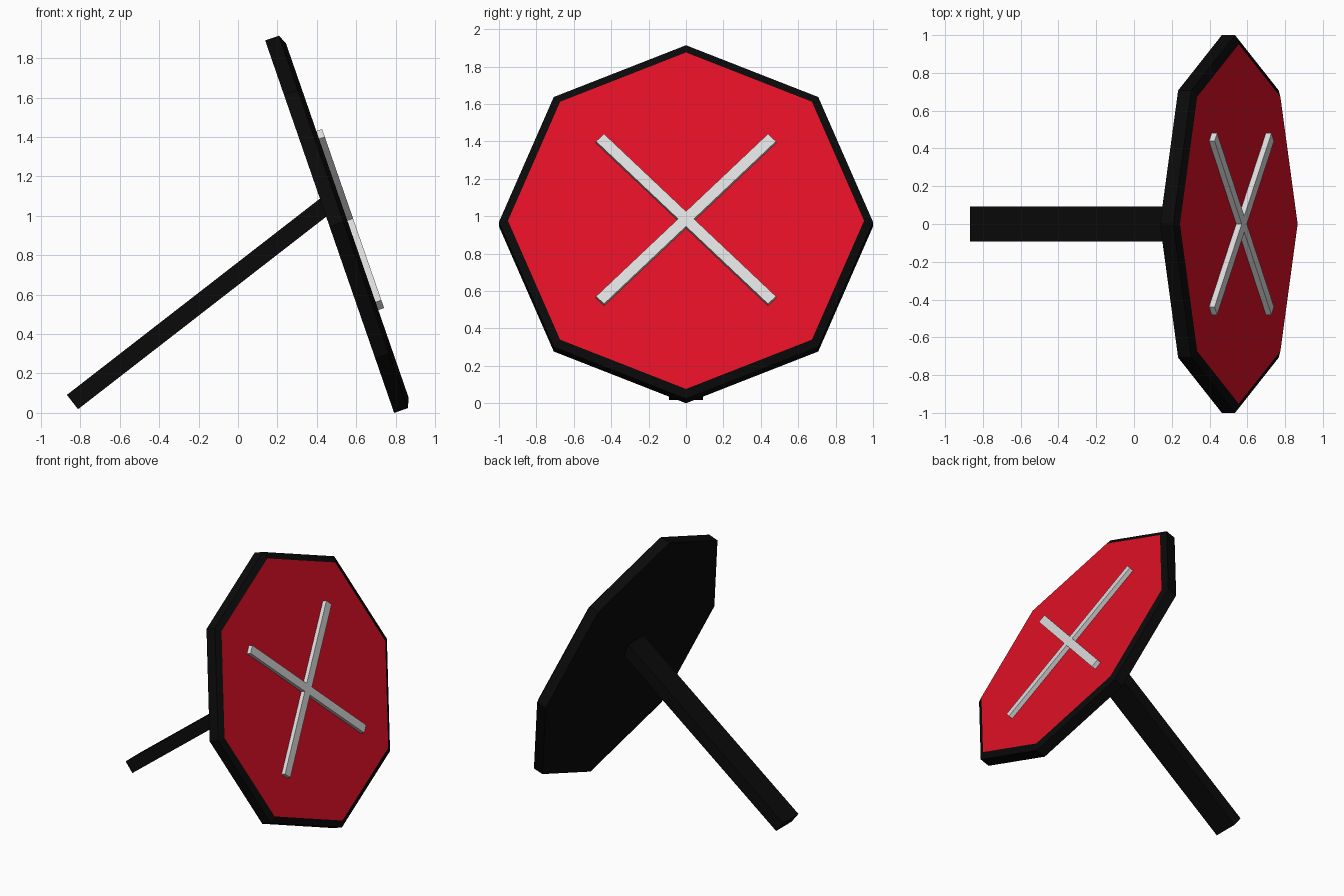
import bpy, bmesh
from math import radians, cos, sin, pi
from mathutils import Matrix, Vector

cube = bpy.data.objects.get("Cube")
if cube:
    bpy.data.objects.remove(cube, do_unlink=True)


def material(name, rgb):
    m = bpy.data.materials.new(name)
    m.use_nodes = True
    m.diffuse_color = (*rgb, 1)
    m.node_tree.nodes["Principled BSDF"].inputs["Base Color"].default_value = (*rgb, 1)
    return m


black = material("black", (0.003, 0.003, 0.003))
red = material("red", (0.74, 0.005, 0.019))
white = material("off white", (0.72, 0.73, 0.72))


def finish(name, bm, mats, matrix):
    bmesh.ops.recalc_face_normals(bm, faces=bm.faces)
    mesh = bpy.data.meshes.new(name)
    bm.to_mesh(mesh)
    bm.free()
    for m in mats:
        mesh.materials.append(m)
    ob = bpy.data.objects.new(name, mesh)
    ob.matrix_world = matrix
    bpy.context.collection.objects.link(ob)
    return ob


def box(name, size, mat, matrix):
    # box standing on its local z = 0
    bm = bmesh.new()
    bmesh.ops.create_cube(bm, size=1)
    for v in bm.verts:
        v.co = Vector((v.co.x * size[0], v.co.y * size[1], (v.co.z + 0.5) * size[2]))
    return finish(name, bm, [mat], matrix)


# tilted frame: local z points out of the panel face
tilt = Matrix.Translation((0.465, 0, 0.945)) @ Matrix.Rotation(radians(70.9), 4, 'Y')

# octagonal panel with chamfered front rim and red face
SIDES = 8
bm = bmesh.new()
rings = [[bm.verts.new((r * cos(2 * pi * i / SIDES), r * sin(2 * pi * i / SIDES), z))
          for i in range(SIDES)]
         for r, z in ((1, 0), (1, 0.074), (0.952, 0.095))]
for low, high in zip(rings, rings[1:]):
    for i in range(SIDES):
        j = (i + 1) % SIDES
        bm.faces.new((low[i], low[j], high[j], high[i]))
bm.faces.new(rings[0][::-1])
bm.faces.new(rings[-1]).material_index = 1
finish("panel", bm, [black, red], tilt)

# raised cross on the face
for name, angle in (("cross_bar_a", 45), ("cross_bar_b", -45)):
    turn = Matrix.Rotation(radians(angle), 4, 'Z')
    box(name, (1.3, 0.06, 0.04), white, tilt @ Matrix.Translation((0, 0, 0.086)) @ turn)

# slanted handle behind the panel
box("handle", (0.092, 0.184, 1.64), black,
    Matrix.Translation((-0.84, 0, 0.055)) @ Matrix.Rotation(radians(52.2), 4, 'Y'))
